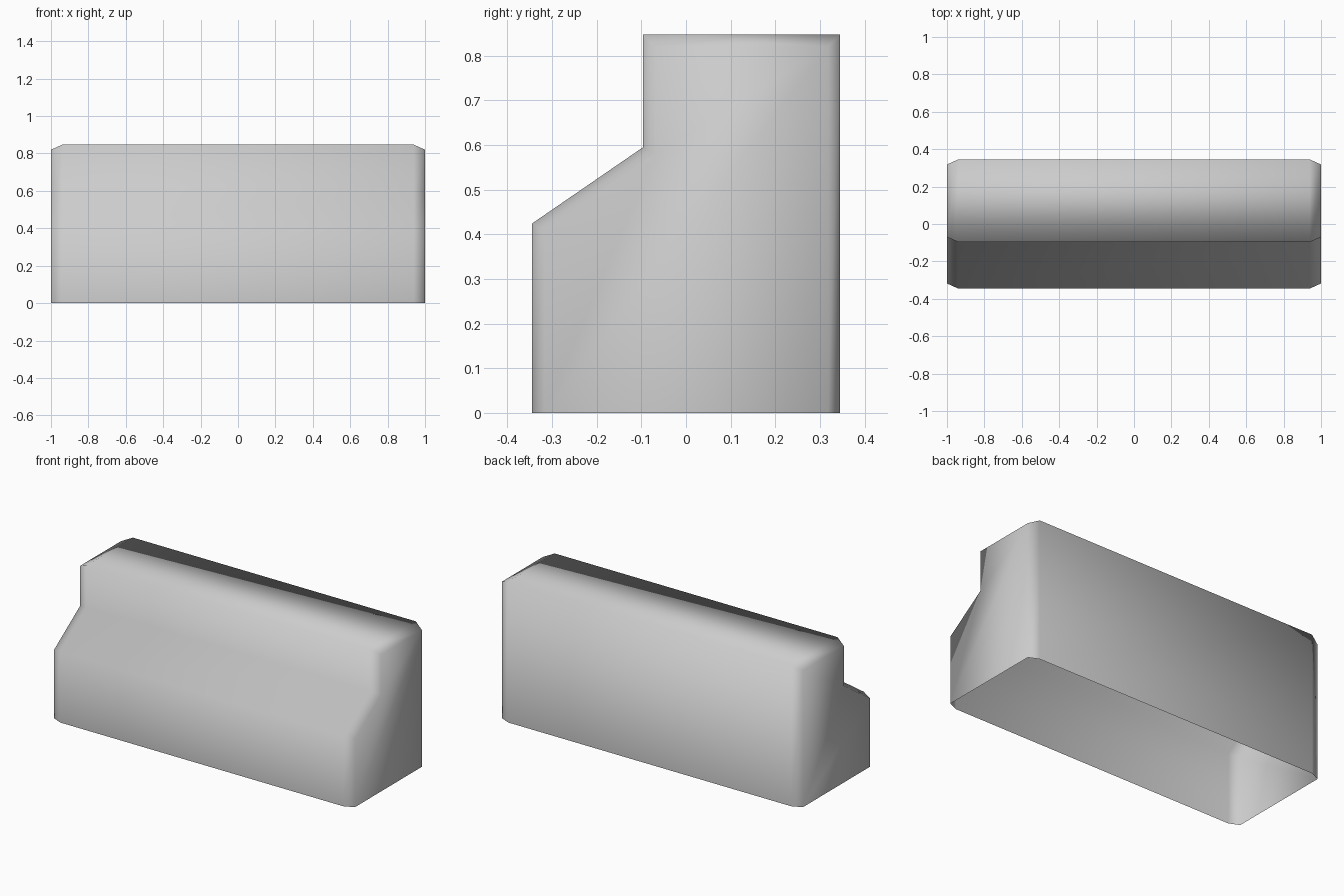
import bpy
import bmesh

# Remove the default object only
cube = bpy.data.objects.get("Cube")
if cube:
    bpy.data.objects.remove(cube, do_unlink=True)

# Single grey finish
grey = bpy.data.materials.new("light_grey")
grey.use_nodes = True
colour = (0.6, 0.6, 0.6, 1.0)
grey.diffuse_color = colour
grey.node_tree.nodes["Principled BSDF"].inputs["Base Color"].default_value = colour

# Stepped cross-section as (y, z), open at the floor
full = [(-0.345, 0), (-0.345, 0.424), (-0.096, 0.595),
        (-0.096, 0.847), (0.345, 0.847), (0.345, 0)]
# The same section drawn in at the two ends, for the bevelled rims
inset = [(-0.318, 0), (-0.318, 0.41), (-0.07, 0.58),
         (-0.07, 0.82), (0.318, 0.82), (0.318, 0)]
sections = [(-1, inset), (-0.94, full), (0.94, full), (1, inset)]

# Skin the shell through the sections
bm = bmesh.new()
rings = [[bm.verts.new((x, y, z)) for y, z in outline] for x, outline in sections]
for a, b in zip(rings, rings[1:]):
    for i in range(len(a) - 1):
        bm.faces.new((a[i], b[i], b[i + 1], a[i + 1]))

# Close the two ends, leaving the underside open
bm.faces.new(rings[0])
bm.faces.new(reversed(rings[-1]))

mesh = bpy.data.meshes.new("stepped_shell")
for face in bm.faces:
    face.smooth = True
bm.to_mesh(mesh)
bm.free()
mesh.materials.append(grey)
shell = bpy.data.objects.new("stepped_shell", mesh)
bpy.context.collection.objects.link(shell)
